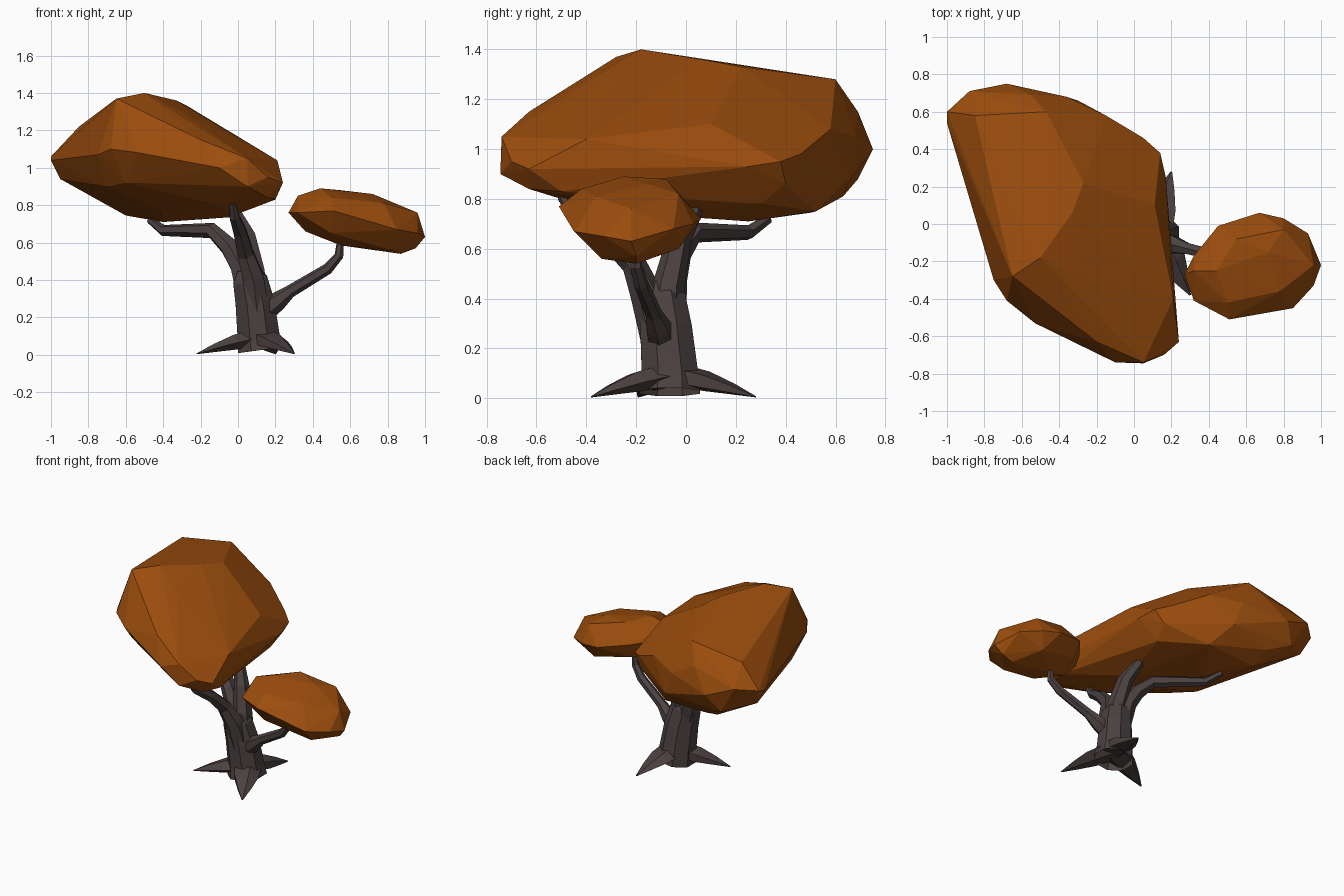
import bpy, bmesh, math
from mathutils import Vector


def material(name, rgb):
    m = bpy.data.materials.new(name)
    m.diffuse_color = (*rgb, 1)
    return m


bark = material("dark bark", (0.072, 0.053, 0.053))
leaf = material("autumn orange", (0.33, 0.074, 0.004))


def finish(bm, name, mat):
    bmesh.ops.recalc_face_normals(bm, faces=bm.faces)
    me = bpy.data.meshes.new(name)
    bm.to_mesh(me)
    bm.free()
    me.materials.append(mat)
    bpy.context.collection.objects.link(bpy.data.objects.new(name, me))


def tube(name, path, sides=6, flat=1.0):
    """Faceted limb through (x, y, z, radius) stations, open at its hidden start."""
    bm = bmesh.new()
    pts = [Vector(p[:3]) for p in path]
    rings = []
    for i, p in enumerate(pts):
        d = (pts[min(i + 1, len(pts) - 1)] - pts[max(i - 1, 0)]).normalized()
        ref = Vector((0, 0, 1)) if abs(d.z) < 0.7 else Vector((0, 1, 0))
        u = d.cross(ref).normalized()
        v = u.cross(d)
        # keep the ring aligned with the previous one so the faces do not twist
        if rings:
            u = (pu - d * pu.dot(d)).normalized()
            v = u.cross(d)
        pu = u
        ring = []
        for k in range(sides):
            a = 2 * math.pi * (k + 0.5) / sides
            ring.append(bm.verts.new(p + path[i][3] * (u * math.cos(a) + v * flat * math.sin(a))))
        rings.append(ring)
    for a, b in zip(rings, rings[1:]):
        for k in range(sides):
            n = (k + 1) % sides
            bm.faces.new((a[k], a[n], b[n], b[k]))
    bm.faces.new(rings[-1])
    finish(bm, name, bark)


def foliage(name, points):
    """Faceted leaf mass as the hull of its outline points."""
    bm = bmesh.new()
    for p in points:
        bm.verts.new(p)
    bmesh.ops.convex_hull(bm, input=bm.verts)
    loose = [v for v in bm.verts if not v.link_faces]
    bmesh.ops.delete(bm, geom=loose, context='VERTS')
    finish(bm, name, leaf)


# Trunk and limbs
tube("trunk", [(.12, -.065, .025, .132), (.11, -.065, .1, .122),
               (.09, -.08, .28, .112), (.065, -.095, .4, .1), (.05, -.1, .46, .06)], 8)
tube("left_branch", [(.06, -.07, .3, .07), (.01, -.055, .48, .06), (-.05, -.03, .58, .052),
                     (-.14, .03, .665, .042), (-.4, .25, .665, .03), (-.47, .33, .72, .02)])
tube("middle_branch", [(.1, -.09, .25, .08), (.085, -.07, .45, .065),
                       (.05, -.03, .63, .05), (-.01, .03, .75, .035), (-.03, .06, .82, .018)])
tube("front_branch", [(.1, -.11, .25, .075), (.08, -.16, .42, .064), (.04, -.21, .54, .05),
                      (.01, -.33, .66, .04), (-.02, -.45, .74, .03), (-.03, -.5, .81, .018)])
tube("right_branch", [(.09, -.085, .19, .06), (.21, -.11, .285, .052), (.28, -.13, .34, .034),
                      (.48, -.18, .46, .03), (.54, -.2, .53, .025), (.55, -.2, .63, .018)])

# Flared roots, each running from the trunk to a thin tip on the ground
for name, x, y in (("left_root", -.22, -.19), ("front_root", .3, -.38), ("back_root", .2, .28)):
    c, tip = Vector((.12, -.065, .0)), Vector((x, y, .0))
    a, b = c.lerp(tip, .42), c.lerp(tip, .72)
    tube(name, [(c.x, c.y, .1, .1), (a.x, a.y, .068, .085), (b.x, b.y, .038, .048),
                (x, y, .006, .005)], 5, .5)

# Large leaf canopy: crown, rim, underside
foliage("large_canopy", [
    (-.5, -.18, 1.4), (-.65, -.28, 1.37), (-.27, .22, 1.33), (-.47, .6, 1.28), (-.33, .06, 1.36),
    (-.85, .58, 1.22), (-.3, -.27, 1.3), (-.2, -.63, 1.15), (.21, -.4, 1.04), (.05, -.74, 1.05),
    (-1, .6, 1.06), (-.88, .71, 1.08), (-.68, .75, 1.0), (-.36, .68, 1.05), (-.15, .58, 1.08),
    (.05, .46, .98), (.14, .38, .95), (.17, .25, .93), (.24, -.63, .92), (.16, -.7, .95),
    (.05, -.745, .9), (-.1, -.74, 1.0), (-.53, -.53, 1.08), (-.68, -.41, 1.1), (-.75, -.3, 1.07),
    (-1, .54, 1.04), (.2, -.5, .83), (.16, -.63, .84), (-.05, -.1, .735), (-.1, -.5, .8),
    (-.4, .25, .71), (-.6, .5, .745), (-.95, .55, .94), (-.7, -.2, .9), (-.6, -.35, .92),
    (-.2, .52, .75), (.05, .3, .78), (-.6, .63, .81), (-.55, .69, 1.15), (.11, .1, 1.1),
    (-.4, -.1, .76), (-.3, .66, .88), (.08, .4, .86), (-.76, .69, .88)])

# Small leaf canopy: crown, rim, underside
foliage("small_canopy", [
    (.44, -.25, .89), (.32, -.25, .85), (.55, -.08, .88), (.72, -.15, .86), (.5, -.42, .84),
    (.78, -.36, .81), (.96, -.22, .76), (.8, -.03, .82), (.27, -.27, .76), (.32, -.17, .78),
    (.45, -.01, .77), (.67, .06, .72), (.8, .03, .7), (.93, -.05, .68), (1, -.22, .63),
    (.96, -.33, .65), (.85, -.45, .67), (.51, -.51, .77), (.32, -.41, .76), (.95, -.2, .57),
    (.87, -.2, .54), (.82, -.34, .56), (.75, -.03, .6), (.55, -.2, .585), (.36, -.27, .66),
    (.5, -.42, .65), (.46, -.06, .66)])
